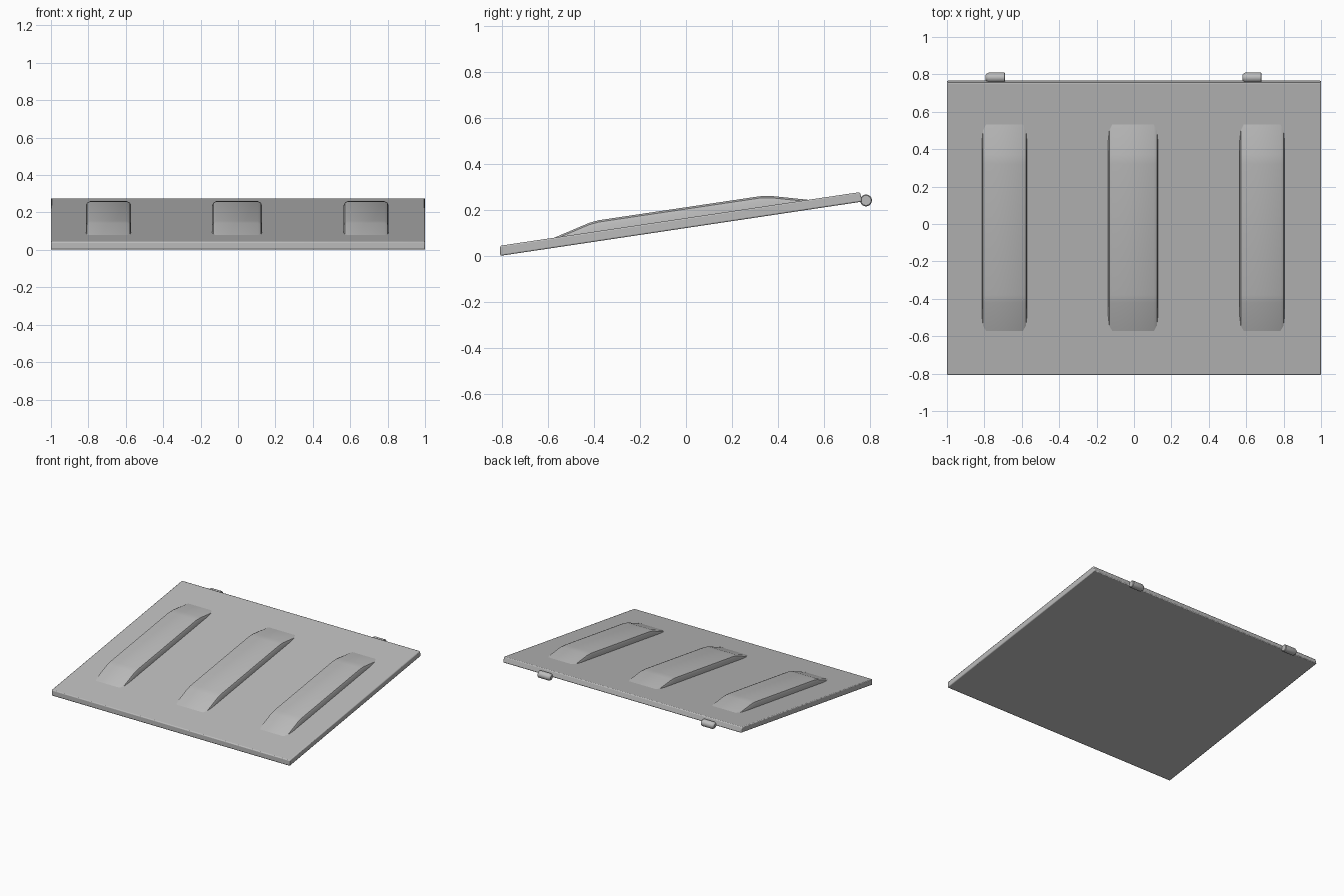
import bpy, bmesh, math
from mathutils import Matrix

cube = bpy.data.objects.get("Cube")
if cube:
    bpy.data.objects.remove(cube, do_unlink=True)

grey = bpy.data.materials.new("plain_grey")
grey.use_nodes = True
colour = (0.5, 0.5, 0.5, 1)
grey.diffuse_color = colour
grey.node_tree.nodes["Principled BSDF"].inputs["Base Color"].default_value = colour

FRONT, BACK, SLOPE = -0.808, 0.768, 0.149


def slab_top(y):
    return 0.044 + (y - FRONT) * SLOPE


def finish(name, bm, angle=35):
    bmesh.ops.recalc_face_normals(bm, faces=bm.faces[:])
    mesh = bpy.data.meshes.new(name)
    bm.to_mesh(mesh)
    bm.free()
    obj = bpy.data.objects.new(name, mesh)
    bpy.context.collection.objects.link(obj)
    mesh.materials.append(grey)
    bpy.ops.object.select_all(action='DESELECT')
    obj.select_set(True)
    bpy.context.view_layer.objects.active = obj
    bpy.ops.object.shade_smooth_by_angle(angle=math.radians(angle))
    return obj


def loft(name, rings):
    """Skin a list of closed sections and cap both ends."""
    bm = bmesh.new()
    loops = [[bm.verts.new(p) for p in ring] for ring in rings]
    for a, b in zip(loops, loops[1:]):
        for i in range(len(a)):
            j = (i + 1) % len(a)
            bm.faces.new((a[i], a[j], b[j], b[i]))
    bm.faces.new(loops[0])
    bm.faces.new(loops[-1])
    return finish(name, bm)


# Sloping panel
profile = [(FRONT, 0), (FRONT, slab_top(FRONT)),
           (BACK - 0.012, slab_top(BACK - 0.012)), (BACK, 0.244 - 0.008)]
panel = loft("sloping_panel", [[(x, y, z) for y, z in profile] for x in (-1, 1)])
bevel = panel.modifiers.new("soft_edges", 'BEVEL')
bevel.width = 0.006
bevel.segments = 2

# Raised ribs: stations are position along the panel and height above it
stations = [(-0.58, -0.002), (-0.42, 0.042), (-0.38, 0.047),
            (0.32, 0.047), (0.37, 0.041), (0.54, -0.002)]


def rib_section(left, right, y, height):
    base, edge = -0.03, 0.022
    shoulder = height - edge
    outline = [(left, base), (left, shoulder), (left + 0.006, height - 0.008),
               (left + edge, height), (right - edge, height),
               (right - 0.006, height - 0.008), (right, shoulder), (right, base)]
    return [(x, y, slab_top(y) + h) for x, h in outline]


for name, left, right in (("right_rib", -0.813, -0.572),
                          ("middle_rib", -0.138, 0.128),
                          ("left_rib", 0.565, 0.805)):
    loft(name, [rib_section(left, right, y, h) for y, h in stations])

# Hinge pins with one rounded end
for name, start in (("right_hinge_pin", -0.793), ("left_hinge_pin", 0.579)):
    rings = []
    for offset, radius in ((0, 0.014), (0.006, 0.021), (0.016, 0.026),
                           (0.1, 0.026), (0.104, 0.022)):
        rings.append([(start + offset,
                       0.783 + radius * math.cos(math.tau * i / 16),
                       0.241 + radius * math.sin(math.tau * i / 16))
                      for i in range(16)])
    loft(name, rings)
